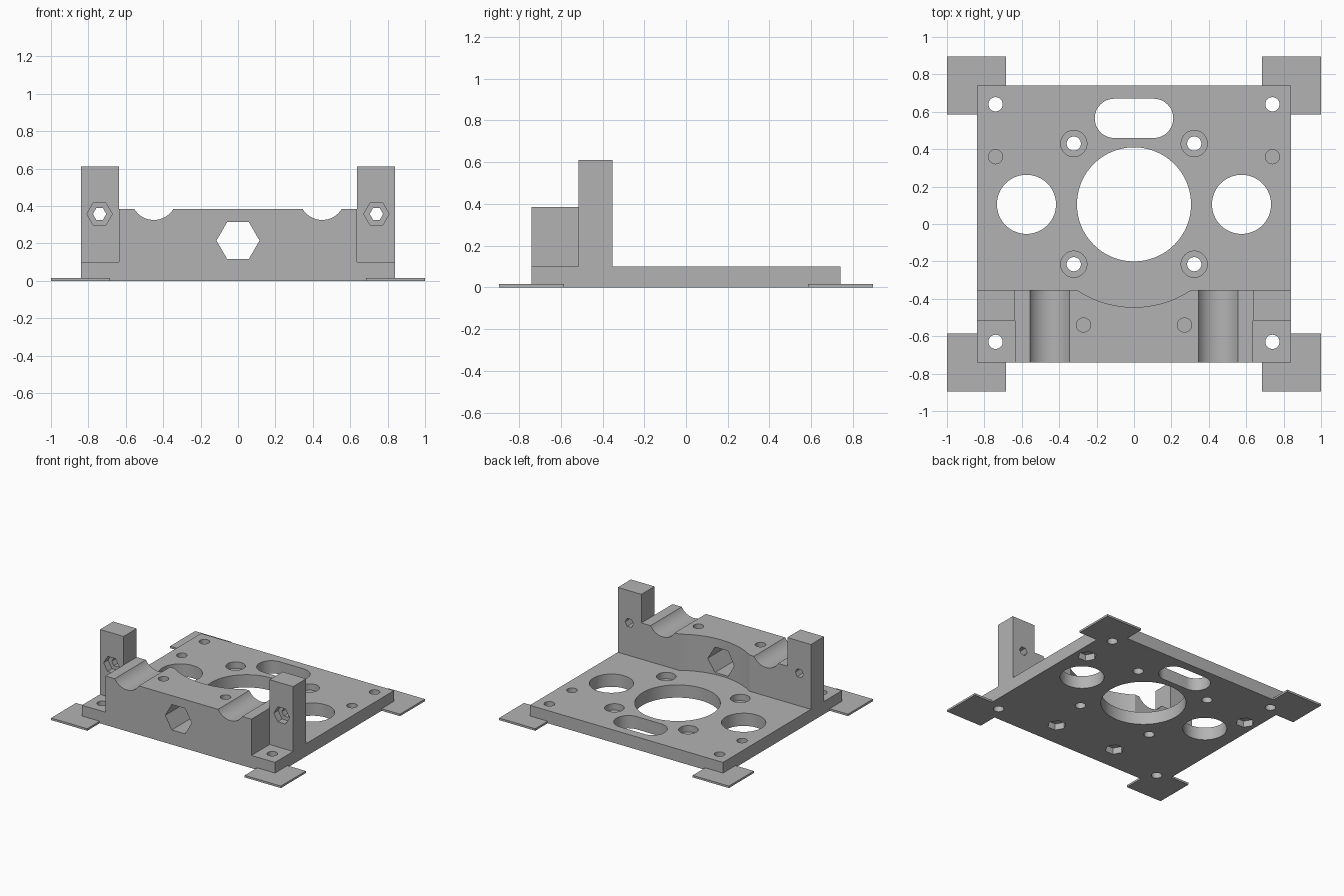
import bpy
import math

cube = bpy.data.objects.get("Cube")
if cube:
    bpy.data.objects.remove(cube, do_unlink=True)

grey = bpy.data.materials.new("plain grey")
grey.use_nodes = True
COLOUR = (0.45, 0.45, 0.45, 1)
grey.diffuse_color = COLOUR
grey.node_tree.nodes["Principled BSDF"].inputs["Base Color"].default_value = COLOUR


def box(name, x0, x1, y0, y1, z0, z1):
    bpy.ops.mesh.primitive_cube_add(size=1, location=((x0 + x1) / 2, (y0 + y1) / 2, (z0 + z1) / 2))
    ob = bpy.context.object
    ob.name = name
    ob.scale = (x1 - x0, y1 - y0, z1 - z0)
    bpy.ops.object.transform_apply(location=True, rotation=True, scale=True)
    ob.data.materials.append(grey)
    return ob


def prism(name, sides, radius, centre, length, along_y=False):
    # Hexagons get a corner pointing along x
    bpy.ops.mesh.primitive_cylinder_add(vertices=sides, radius=radius, depth=length)
    ob = bpy.context.object
    ob.name = name
    ob.rotation_euler = (0, 0, math.pi / 2)
    bpy.ops.object.transform_apply(location=True, rotation=True, scale=True)
    if along_y:
        ob.rotation_euler = (math.pi / 2, 0, 0)
    ob.location = centre
    bpy.ops.object.transform_apply(location=True, rotation=True, scale=True)
    ob.data.materials.append(grey)
    return ob


def combine(target, tool, operation):
    tool.hide_render = True
    mod = target.modifiers.new("combine", 'BOOLEAN')
    mod.operation = operation
    mod.solver = 'EXACT'
    mod.object = tool
    bpy.context.view_layer.objects.active = target
    bpy.ops.object.modifier_apply(modifier=mod.name)
    bpy.data.objects.remove(tool, do_unlink=True)


def drill(x, y, radius, z0, z1, sides=48):
    tool = prism("hole_cutter", sides, radius, (x, y, (z0 + z1) / 2), z1 - z0)
    combine(body, tool, 'DIFFERENCE')


def drill_y(x, z, radius, y0, y1, sides):
    tool = prism("hole_cutter", sides, radius, (x, (y0 + y1) / 2, z), y1 - y0, True)
    combine(body, tool, 'DIFFERENCE')


SIDES = (-1, 1)
PLATE = 0.10
BLOCK = 0.385
BORE_Y = 0.105

# Base plate and front block
body = box("motor_bracket", -0.84, 0.84, -0.74, 0.74, 0, PLATE)
combine(body, box("front_block", -0.635, 0.635, -0.74, -0.352, 0, BLOCK), 'UNION')

# Towers and thin corner pads
for s in SIDES:
    x0, x1 = sorted((s * 0.635, s * 0.84))
    combine(body, box("tower", x0, x1, -0.515, -0.352, 0, 0.61), 'UNION')
    x0, x1 = sorted((s * 0.685, s * 1.0))
    for t in SIDES:
        y0, y1 = sorted((t * 0.585, t * 0.895))
        combine(body, box("corner_pad", x0, x1, y0, y1, 0, 0.016), 'UNION')

# Curved relief in the block's back, above the plate
drill(0, BORE_Y, 0.55, PLATE, 0.7, 96)

# Main bore and slotted opening
drill(0, BORE_Y, 0.305, -0.1, 0.2, 96)
slot = box("slot_cutter", -0.105, 0.105, 0.46, 0.67, -0.1, 0.2)
for s in SIDES:
    combine(slot, prism("slot_end", 48, 0.105, (s * 0.105, 0.565, 0.05), 0.3), 'UNION')
combine(body, slot, 'DIFFERENCE')

# Hexagonal opening through the block
drill_y(0, 0.215, 0.115, -0.9, -0.2, 6)

for s in SIDES:
    # Large side holes
    drill(s * 0.575, BORE_Y, 0.158, -0.1, 0.2, 64)
    # Rod grooves across the block
    drill_y(s * 0.45, 0.447, 0.122, -0.9, -0.2, 64)
    # Counterbored mounting holes
    for y in (0.43, -0.215):
        drill(s * 0.322, y, 0.038, -0.1, 0.2)
        drill(s * 0.322, y, 0.07, 0.05, 0.2)
    # Corner screw holes
    for y in (0.64, -0.63):
        drill(s * 0.74, y, 0.038, -0.1, 0.2)
    # Blind screw holes with nut pockets underneath
    for x, y, top in ((0.74, 0.36, PLATE), (0.27, -0.54, BLOCK)):
        drill(s * x, y, 0.038, 0.06, top + 0.1)
        drill(s * x, y, 0.068, -0.1, 0.05, 6)
    # Tower screw holes with nut pockets in front
    drill_y(s * 0.74, 0.357, 0.036, -0.6, -0.2, 6)
    drill_y(s * 0.74, 0.357, 0.068, -0.6, -0.46, 6)

# Smooth the round walls, keep the edges sharp
bpy.ops.object.select_all(action='DESELECT')
body.select_set(True)
bpy.context.view_layer.objects.active = body
bpy.ops.object.shade_smooth_by_angle(angle=math.radians(25))
